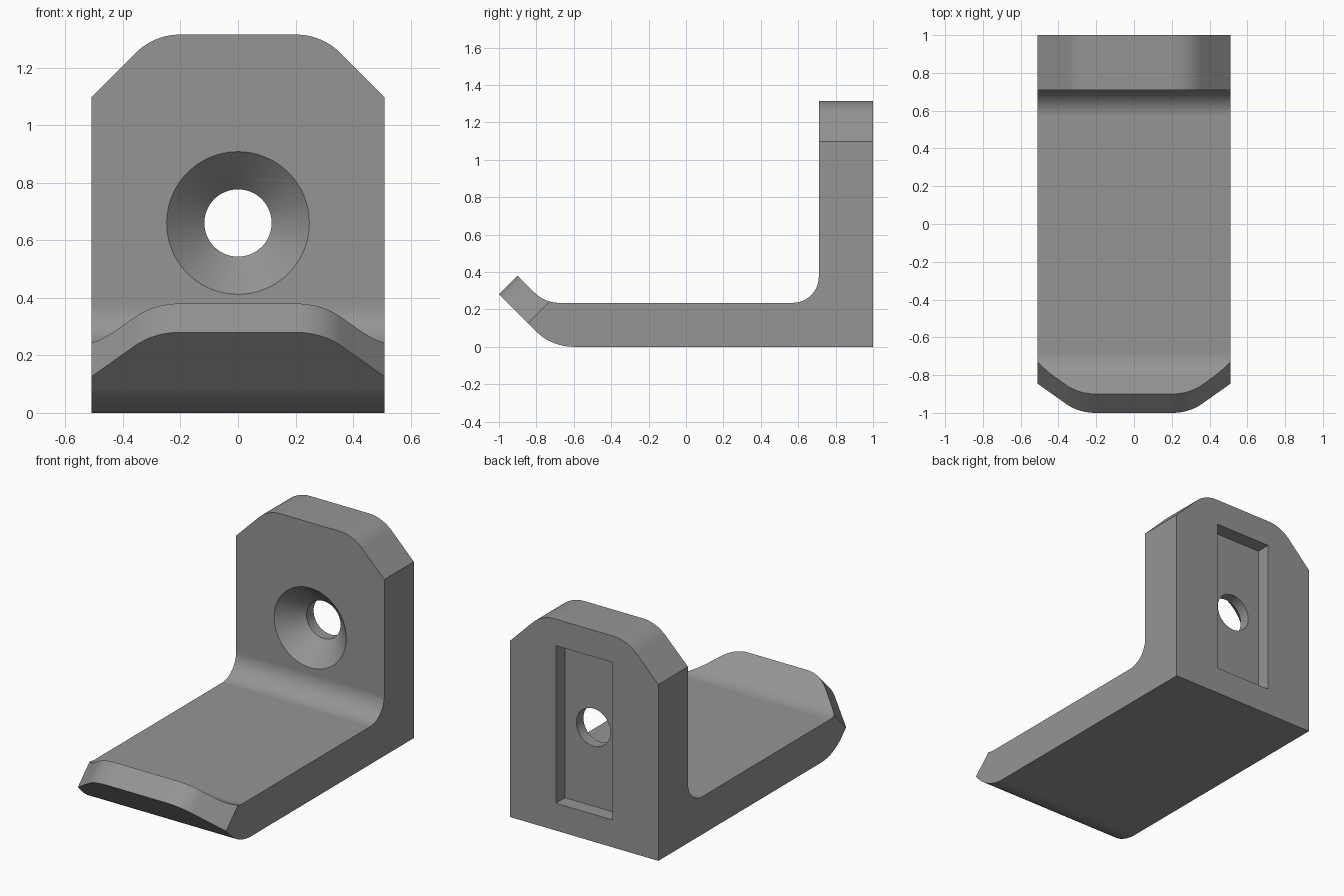
import bpy, bmesh, math
from mathutils import Matrix, Vector

if "Cube" in bpy.data.objects:
    bpy.data.objects.remove(bpy.data.objects["Cube"])

HALF_W, TOP = 0.51, 1.315
HOLE_Z = 0.66

steel = bpy.data.materials.new("plain grey")
steel.diffuse_color = (0.3, 0.3, 0.3, 1)
steel.use_nodes = True
steel.node_tree.nodes["Principled BSDF"].inputs["Base Color"].default_value = steel.diffuse_color


def fillet(prev, corner, nxt, r, n=12):
    """Points of a rounded corner between two straight lines."""
    p, c, q = Vector(prev), Vector(corner), Vector(nxt)
    a, b = (p - c).normalized(), (q - c).normalized()
    half = a.angle(b) / 2
    start, end = c + a * r / math.tan(half), c + b * r / math.tan(half)
    mid = c + (a + b).normalized() * r / math.sin(half)
    u, v = start - mid, end - mid
    sweep = u.angle(v)
    return [mid + (u * math.sin(sweep * (1 - i / n)) + v * math.sin(sweep * i / n))
            / math.sin(sweep) for i in range(n + 1)]


def prism(name, pts, origin, ax, ay, az, d0, d1):
    """Extrude a 2D outline (axes ax, ay) along az from d0 to d1."""
    o, ax, ay, az = Vector(origin), Vector(ax), Vector(ay), Vector(az)
    bm = bmesh.new()
    lo, hi = [[bm.verts.new(o + ax * p[0] + ay * p[1] + az * d) for p in pts]
              for d in (d0, d1)]
    bm.faces.new(lo)
    bm.faces.new(hi)
    for i in range(len(pts)):
        j = (i + 1) % len(pts)
        bm.faces.new((lo[i], lo[j], hi[j], hi[i]))
    bmesh.ops.recalc_face_normals(bm, faces=bm.faces)
    mesh = bpy.data.meshes.new(name)
    bm.to_mesh(mesh)
    bm.free()
    obj = bpy.data.objects.new(name, mesh)
    bpy.context.collection.objects.link(obj)
    mesh.materials.append(steel)
    return obj


def lathe(name, rings, n=64):
    """Solid of revolution around the hole axis; rings are (y, radius)."""
    bm = bmesh.new()
    loops = [[bm.verts.new((r * math.cos(2 * math.pi * i / n), y,
                            HOLE_Z + r * math.sin(2 * math.pi * i / n)))
              for i in range(n)] for y, r in rings]
    for a, b in zip(loops, loops[1:]):
        for i in range(n):
            j = (i + 1) % n
            bm.faces.new((a[i], a[j], b[j], b[i]))
    bm.faces.new(loops[0])
    bm.faces.new(loops[-1])
    bmesh.ops.recalc_face_normals(bm, faces=bm.faces)
    mesh = bpy.data.meshes.new(name)
    bm.to_mesh(mesh)
    bm.free()
    obj = bpy.data.objects.new(name, mesh)
    bpy.context.collection.objects.link(obj)
    mesh.materials.append(steel)
    return obj


# bracket: side profile (y, z) with rounded bends, extruded across the width
profile = [(1, 0), (1, TOP), (0.71, TOP)]
profile += fillet((0.71, TOP), (0.71, 0.235), (-0.755, 0.235), 0.14)
profile += fillet((0.71, 0.235), (-0.755, 0.235), (-0.9, 0.38), 0.19)
profile += [(-0.9, 0.38), (-1, 0.28)]
profile += fillet((-1, 0.28), (-0.72, 0), (1, 0), 0.29)
bracket = prism("bracket", profile, (0, 0, 0), (0, 1, 0), (0, 0, 1), (1, 0, 0),
                -HALF_W, HALF_W)

# corner trims for the upright and the lip, mirrored left and right
k = math.sqrt(0.5)
trim = fillet((0, 0), (0.292, 0), (0.51, -0.218), 0.22)
trim += [(0.61, -0.318), (0.61, 0.1), (trim[0][0], 0.1)]
cutters = []
for side in (-1, 1):
    cutters.append(prism("upright_corner_cutter", trim, (0, 0, TOP),
                         (side, 0, 0), (0, 0, 1), (0, 1, 0), 0.6, 1.1))
    cutters.append(prism("lip_corner_cutter", trim, (0, -1, 0.28),
                         (side, 0, 0), (0, -k, k), (0, k, k), -0.15, 0.25))

# countersunk screw hole
cutters.append(lathe("screw_hole_cutter",
                     [(0.66, 0.298), (0.841, 0.117), (1.1, 0.117)]))

# rectangular recess in the back
cutters.append(prism("back_recess_cutter",
                     [(-0.195, 0.17), (0.195, 0.17), (0.195, 1.15), (-0.195, 1.15)],
                     (0, 0, 0), (1, 0, 0), (0, 0, 1), (0, 1, 0), 0.91, 1.1))

for c in cutters:
    c.hide_render = True
    c.hide_set(True)
    mod = bracket.modifiers.new(c.name, 'BOOLEAN')
    mod.operation = 'DIFFERENCE'
    mod.solver = 'EXACT'
    mod.object = c

# bake the cuts, then smooth the bends and keep hard edges crisp
bpy.context.view_layer.update()
cut = bpy.data.meshes.new_from_object(
    bracket.evaluated_get(bpy.context.evaluated_depsgraph_get()))
bracket.modifiers.clear()
bracket.data = cut
for c in cutters:
    bpy.data.objects.remove(c)
bpy.context.view_layer.objects.active = bracket
bracket.select_set(True)
bpy.ops.object.shade_smooth_by_angle(angle=math.radians(30))
weighted = bracket.modifiers.new("flat_normals", 'WEIGHTED_NORMAL')
weighted.keep_sharp = True
